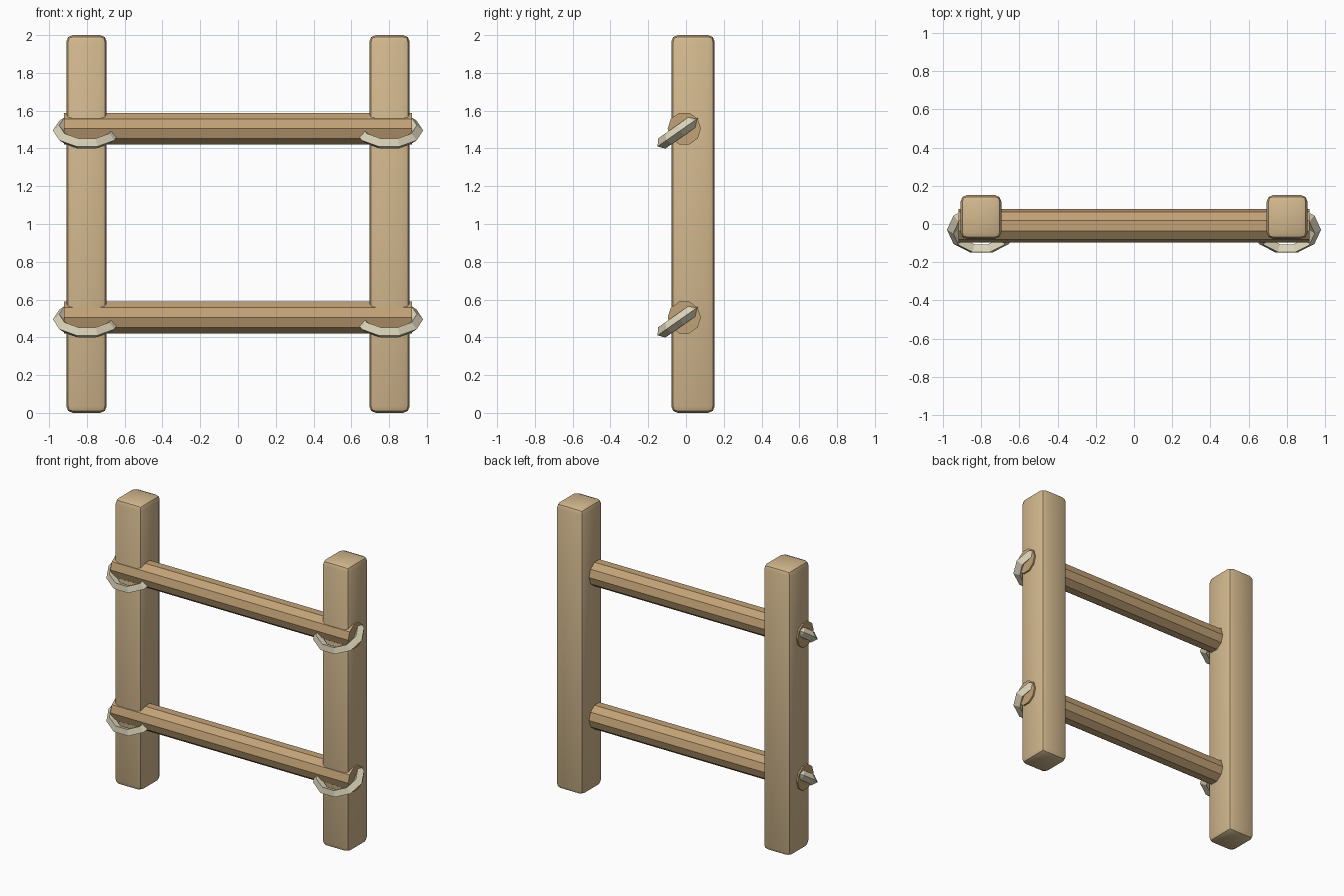
import bpy
from math import radians

if "Cube" in bpy.data.objects:
    bpy.data.objects.remove(bpy.data.objects["Cube"])


def material(name, color):
    m = bpy.data.materials.new(name)
    m.diffuse_color = (*color, 1)
    m.use_nodes = True
    m.node_tree.nodes["Principled BSDF"].inputs["Base Color"].default_value = m.diffuse_color
    return m


POST = material("post_wood", (0.65, 0.48, 0.27))
RUNG = material("rung_wood", (0.54, 0.36, 0.18))
ROPE = material("rope", (0.74, 0.68, 0.50))


def finish(name, mat):
    ob = bpy.context.object
    ob.name = name
    ob.data.materials.append(mat)
    return ob


# Upright posts with rounded edges
for side, sx in (("left", -1), ("right", 1)):
    bpy.ops.mesh.primitive_cube_add(size=1, location=(sx * 0.802, 0.037, 1))
    post = finish(side + "_post", POST)
    post.scale = (0.214, 0.23, 2)
    bpy.ops.object.transform_apply(location=False, rotation=False, scale=True)
    bev = post.modifiers.new("rounded_edges", "BEVEL")
    bev.width = 0.035
    bev.segments = 2
    bpy.ops.object.modifier_apply(modifier=bev.name)
    bpy.ops.object.shade_smooth_by_angle(angle=radians(30))

for level, z in (("lower", 0.505), ("upper", 1.505)):
    # Ten-sided rung
    bpy.ops.mesh.primitive_cylinder_add(
        vertices=10, radius=0.088, depth=1.84,
        location=(0, -0.009, z), rotation=(0, radians(90), 0))
    finish(level + "_rung", RUNG)

    # Tilted rope loops lashing the rung to each post
    for side, sx in (("left", -1), ("right", 1)):
        bpy.ops.mesh.primitive_torus_add(
            major_segments=10, minor_segments=4,
            major_radius=0.147, minor_radius=0.033,
            location=(sx * 0.80, -0.03, z - 0.01),
            rotation=(radians(35), 0, 0))
        rope = finish(f"{level}_{side}_rope_loop", ROPE)
        rope.scale = (1, 0.86, 1)
        bpy.ops.object.shade_flat()
